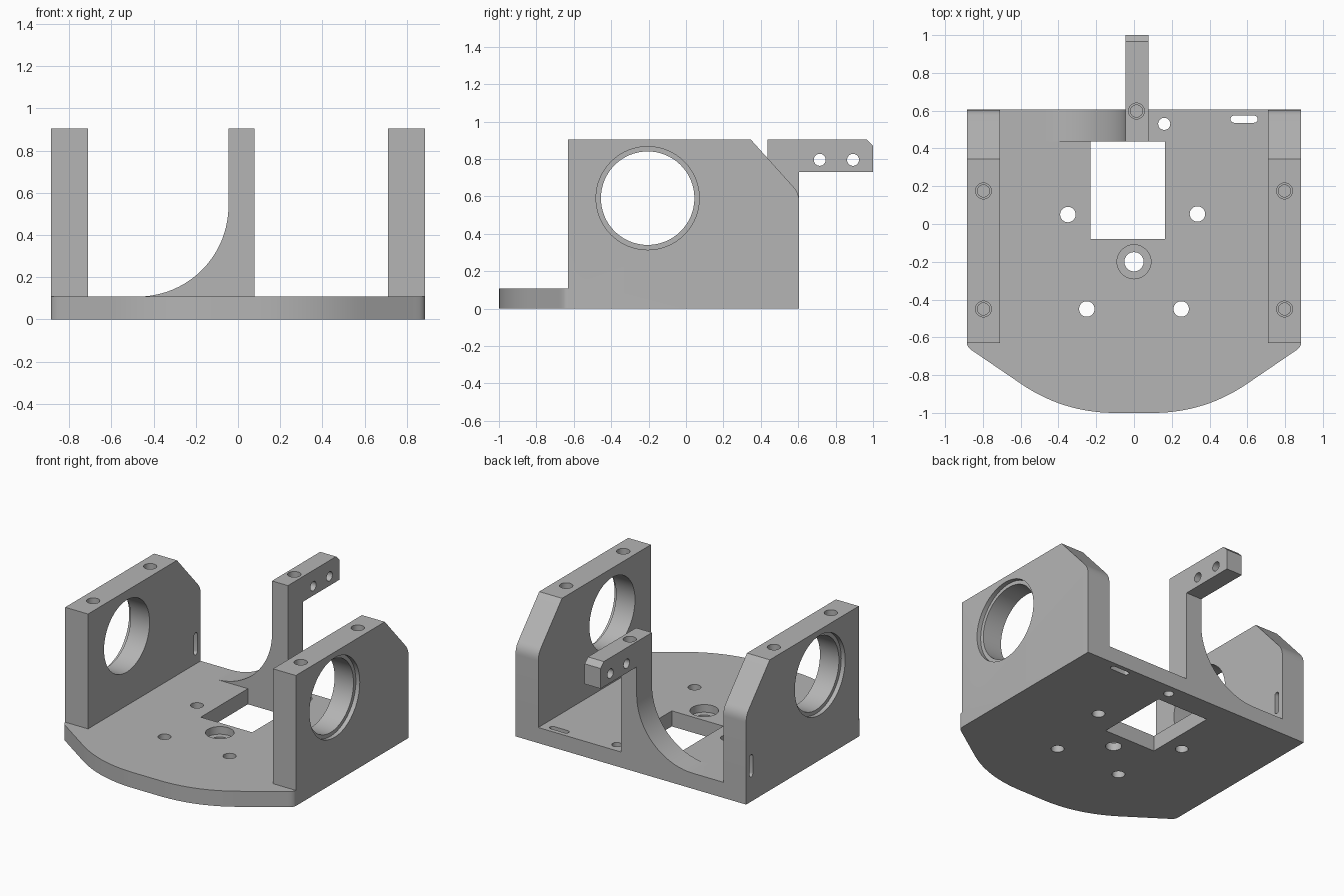
import bpy, bmesh, math
from mathutils import Vector

cube = bpy.data.objects.get("Cube")
if cube:
    bpy.data.objects.remove(cube, do_unlink=True)

grey = bpy.data.materials.new("plain_grey")
grey.use_nodes = True
colour = (0.46, 0.46, 0.46, 1)
grey.diffuse_color = colour
grey.node_tree.nodes["Principled BSDF"].inputs["Base Color"].default_value = colour

FLOOR, TOP, SIDE, BACK, FRONT = 0.108, 0.905, 0.885, 0.605, -0.63
WALL_IN, POST_FRONT, ARM_LOW = 0.71, 0.437, 0.73
POST_L, POST_R = -0.045, 0.077


def prism(name, points, axis, lo, hi):
    """Extrude a 2D outline along x, y or z from lo to hi."""
    def place(p, d):
        return {"x": (d, p[0], p[1]), "y": (p[0], d, p[1]), "z": (p[0], p[1], d)}[axis]
    bm = bmesh.new()
    face = bm.faces.new([bm.verts.new(place(p, lo)) for p in points])
    moved = bmesh.ops.extrude_face_region(bm, geom=[face])["geom"]
    shift = Vector(place((0, 0), hi - lo))
    bmesh.ops.translate(bm, vec=shift, verts=[v for v in moved if isinstance(v, bmesh.types.BMVert)])
    bmesh.ops.recalc_face_normals(bm, faces=bm.faces)
    mesh = bpy.data.meshes.new(name)
    bm.to_mesh(mesh)
    bm.free()
    mesh.materials.append(grey)
    ob = bpy.data.objects.new(name, mesh)
    bpy.context.collection.objects.link(ob)
    return ob


def combine(body, tool, operation):
    mod = body.modifiers.new("combine", "BOOLEAN")
    mod.operation, mod.solver, mod.object = operation, "EXACT", tool
    bpy.context.view_layer.objects.active = body
    bpy.ops.object.modifier_apply(modifier=mod.name)
    bpy.data.objects.remove(tool, do_unlink=True)


def circle(u, v, r, n=32):
    return [(u + r * math.cos(2 * math.pi * i / n), v + r * math.sin(2 * math.pi * i / n))
            for i in range(n)]


def slot(u, v, half, r, n=8):
    """Rounded slot lying along the first coordinate."""
    pts = []
    for sign, start in ((1, -0.5), (-1, 0.5)):
        for i in range(n + 1):
            a = math.pi * (start + i / n)
            pts.append((u + sign * half + r * math.cos(a), v + r * math.sin(a)))
    return pts


def bend(a, b, c, n):
    """Curve from a to c, pulled towards corner b."""
    return [tuple((1 - t) ** 2 * p + 2 * t * (1 - t) * q + t * t * s for p, q, s in zip(a, b, c))
            for t in (i / n for i in range(n + 1))]


def hole(axis, u, v, r, lo, hi, n=32):
    combine(frame, prism("cutter", circle(u, v, r, n), axis, lo, hi), "DIFFERENCE")


# Base plate with a rounded nose
half = [(SIDE, BACK)]
half += bend((SIDE, FRONT), (SIDE, -0.655), (0.845, -0.678), 6)
half += bend((0.60, -0.845), (0.374, -1), (0.1, -1), 14)
outline = half + [(-x, y) for x, y in reversed(half)]
frame = prism("bracket_frame", outline, "z", 0, FLOOR)

# Side walls with a sloped back corner
wall = [(FRONT, TOP), (FRONT, FLOOR), (BACK, FLOOR)]
wall += bend((BACK, 0.57), (BACK, 0.617), (0.575, 0.65), 6) + [(0.345, TOP)]
for lo, hi in ((-SIDE, -WALL_IN), (WALL_IN, SIDE)):
    combine(frame, prism("side_wall", wall, "x", lo, hi), "UNION")

# Rear post with its curved gusset
R = 0.43
post = [(POST_L - R + R * math.sin(a), FLOOR + R - R * math.cos(a))
        for a in (math.pi / 2 * i / 20 for i in range(21))]
post += [(POST_L, ARM_LOW), (POST_R, ARM_LOW), (POST_R, FLOOR)]
combine(frame, prism("rear_post", post, "y", POST_FRONT, BACK), "UNION")

# Arm reaching backwards from the post
arm = [(POST_FRONT, ARM_LOW), (1, ARM_LOW), (1, 0.87), (0.965, TOP), (POST_FRONT, TOP)]
combine(frame, prism("rear_arm", arm, "x", POST_L, POST_R), "UNION")

# Square window, floor holes and the recessed centre hole
window = [(-0.23, -0.08), (0.165, -0.08), (0.165, POST_FRONT), (-0.23, POST_FRONT)]
combine(frame, prism("cutter", window, "z", -0.1, FLOOR + 0.05), "DIFFERENCE")
for x, y, r in ((-0.35, 0.05, 0.041), (0.336, 0.053, 0.041), (-0.25, -0.45, 0.041),
                (0.25, -0.45, 0.041), (0.16, 0.53, 0.032), (0, -0.2, 0.051)):
    hole("z", x, y, r, -0.1, 0.2)
hole("z", 0, -0.2, 0.09, 0.055, 0.2)

# Cable slots in the floor and in the right wall
combine(frame, prism("cutter", slot(0.583, 0.555, 0.053, 0.019), "z", -0.1, 0.2), "DIFFERENCE")
upright = [(v, u) for u, v in slot(0.248, 0.55, 0.058, 0.019)]
combine(frame, prism("cutter", upright, "x", -1, -0.6), "DIFFERENCE")

# Bearing holes, stepped on the outside
for s in (-1, 1):
    hole("x", -0.205, 0.59, 0.25, s * 0.6, s * 1, 64)
    hole("x", -0.205, 0.59, 0.276, s * (SIDE - 0.03), s * 1, 64)

# Screw holes in the tops and through the arm
for x, y in [(s * 0.797, y) for s in (-1, 1) for y in (0.175, -0.45)] + [(0.013, 0.598)]:
    hole("z", x, y, 0.042, TOP - 0.09, 1)
    hole("z", x, y, 0.032, TOP - 0.13, 1)
for y in (0.715, 0.893):
    hole("x", y, 0.795, 0.032, -0.2, 0.2)

bpy.ops.object.select_all(action="DESELECT")
frame.select_set(True)
bpy.context.view_layer.objects.active = frame
bpy.ops.object.shade_smooth_by_angle(angle=math.radians(30))
